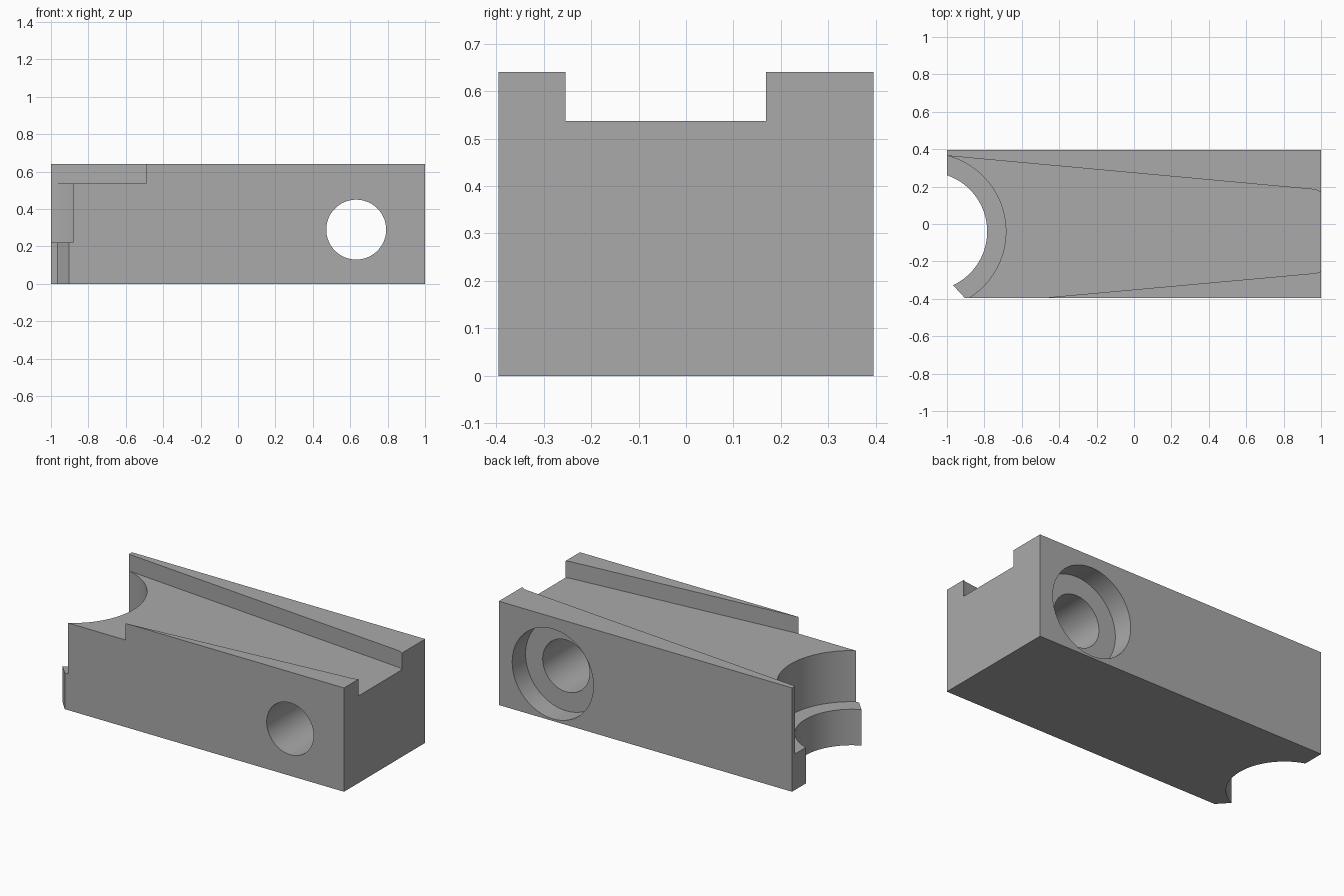
import bpy, bmesh, math
from mathutils import Vector

if "Cube" in bpy.data.objects:
    bpy.data.objects.remove(bpy.data.objects["Cube"], do_unlink=True)

grey = bpy.data.materials.new("plain_grey")
grey.use_nodes = True
grey.diffuse_color = (0.4, 0.4, 0.4, 1)
grey.node_tree.nodes["Principled BSDF"].inputs["Base Color"].default_value = grey.diffuse_color


def prism(name, outline, start, end, axis="z"):
    """Extrude an outline along z, or an (x, z) outline along y."""
    def place(a, b, c):
        return (a, b, c) if axis == "z" else (a, c, b)
    bm = bmesh.new()
    face = bm.faces.new([bm.verts.new(place(a, b, start)) for a, b in outline])
    side = bmesh.ops.extrude_face_region(bm, geom=[face])["geom"]
    move = Vector(place(0, 0, end - start))
    bmesh.ops.translate(bm, vec=move, verts=[v for v in side if isinstance(v, bmesh.types.BMVert)])
    bmesh.ops.recalc_face_normals(bm, faces=bm.faces)
    mesh = bpy.data.meshes.new(name)
    bm.to_mesh(mesh)
    bm.free()
    mesh.materials.append(grey)
    obj = bpy.data.objects.new(name, mesh)
    bpy.context.collection.objects.link(obj)
    return obj


def circle(cx, cy, r, n=96):
    return [(cx + r * math.cos(math.tau * i / n), cy + r * math.sin(math.tau * i / n))
            for i in range(n)]


# Main body
W, H = 0.395, 0.64
body = prism("clamp_block", [(-1, -W), (1, -W), (1, W), (-1, W)], 0, H)

cutters = [
    # Tapered channel along the top
    prism("channel_cutter", [(-1.2, 0.383), (-1.2, -0.459), (0.97, -0.263), (1, -0.254),
                             (1.1, -0.254), (1.1, 0.169), (1, 0.169), (0.97, 0.184)], 0.537, 1),
    # Round end recess, leaving a thin lip below
    prism("recess_cutter", circle(-1.103, -0.04, 0.418), 0.222, 1),
    prism("lip_cutter", circle(-1.103, -0.04, 0.318), -0.1, 0.4),
    # Bevelled corner of the lip
    prism("corner_cutter", [(-1.1, -0.184), (-1.1, -0.503), (-0.805, -0.503)], -0.1, 0.4),
    # Cross hole and its counterbore on the back
    prism("hole_cutter", circle(0.632, 0.29, 0.16), -0.6, 0.6, "y"),
    prism("counterbore_cutter", circle(0.632, 0.29, 0.277), W - 0.13, 0.6, "y"),
]

for cutter in cutters:
    cutter.hide_render = True
    mod = body.modifiers.new(cutter.name, "BOOLEAN")
    mod.operation, mod.solver, mod.object = "DIFFERENCE", "EXACT", cutter

# Bake the cuts and drop the helpers
bpy.context.view_layer.update()
graph = bpy.context.evaluated_depsgraph_get()
result = bpy.data.meshes.new_from_object(body.evaluated_get(graph))
body.modifiers.clear()
body.data = result
body.data.materials.clear()
body.data.materials.append(grey)
for cutter in cutters:
    bpy.data.objects.remove(cutter, do_unlink=True)

# Smooth round walls, crisp edges
bpy.ops.object.select_all(action="DESELECT")
body.select_set(True)
bpy.context.view_layer.objects.active = body
bpy.ops.object.shade_smooth_by_angle(angle=math.radians(30))
